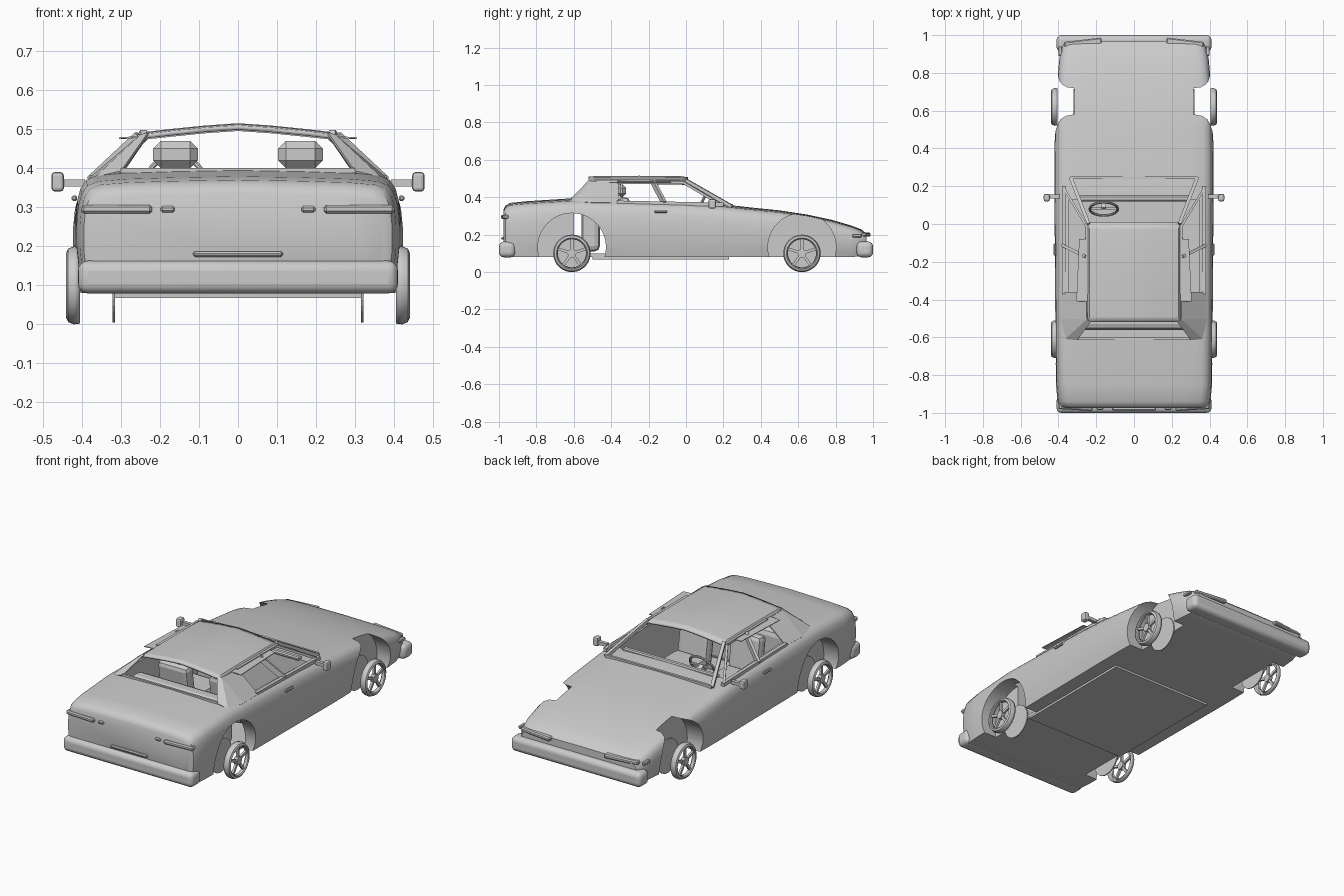
import bpy, bmesh, math
from mathutils import Vector

if "Cube" in bpy.data.objects:
    bpy.data.objects.remove(bpy.data.objects["Cube"])


def mesh(name, verts, faces, thick=0, smooth=False):
    me = bpy.data.meshes.new(name)
    me.from_pydata(verts, [], faces)
    bm = bmesh.new()
    bm.from_mesh(me)
    bmesh.ops.recalc_face_normals(bm, faces=bm.faces)
    bm.to_mesh(me)
    bm.free()
    ob = bpy.data.objects.new(name, me)
    bpy.context.collection.objects.link(ob)
    if thick:
        ob.modifiers.new("thick", 'SOLIDIFY').thickness = thick
    if smooth:
        shade(ob)
    return ob


def shade(ob, angle=35):
    bpy.ops.object.select_all(action='DESELECT')
    ob.select_set(True)
    bpy.context.view_layer.objects.active = ob
    bpy.ops.object.shade_smooth_by_angle(angle=math.radians(angle))


def box(name, loc, size, bevel=0, segs=1, rot=(0, 0, 0)):
    bpy.ops.mesh.primitive_cube_add(size=1, location=loc, rotation=rot)
    ob = bpy.context.object
    ob.name = name
    ob.scale = size
    bpy.ops.object.transform_apply(location=False, rotation=False, scale=True)
    if bevel:
        m = ob.modifiers.new("bevel", 'BEVEL')
        m.width, m.segments = bevel, segs
    return ob


def bar(name, p, q, w, d):
    p, q = Vector(p), Vector(q)
    ob = box(name, (p + q) / 2, (w, d, (q - p).length))
    ob.rotation_euler = (q - p).to_track_quat('Z', 'Y').to_euler()
    return ob


def cyl(name, loc, r, depth, n=32):
    bpy.ops.mesh.primitive_cylinder_add(radius=r, depth=depth, vertices=n, location=loc,
                                        rotation=(0, math.pi / 2, 0))
    bpy.context.object.name = name
    return bpy.context.object


def cut(ob, cutter):
    m = ob.modifiers.new("cut", 'BOOLEAN')
    m.operation, m.object, m.solver = 'DIFFERENCE', cutter, 'EXACT'
    bpy.context.view_layer.objects.active = ob
    bpy.ops.object.modifier_apply(modifier=m.name)
    bpy.data.objects.remove(cutter)


# lower body: loft of (y, half width, bottom, top) stations
stations = [(-.975, .375, .10, .335), (-.965, .395, .085, .355), (-.94, .405, .08, .37),
            (-.85, .413, .08, .379), (-.6, .416, .08, .395), (-.3, .418, .08, .386),
            (0, .42, .08, .376), (.2, .422, .08, .362), (.35, .422, .08, .345),
            (.5, .418, .08, .33), (.65, .412, .08, .307), (.78, .404, .08, .279),
            (.88, .395, .08, .25), (.94, .38, .085, .227), (.965, .36, .10, .205)]
half = [(.955, 0), (.985, .2), (1, .4), (1, .6), (.99, .75), (.97, .85), (.935, .92),
        (.87, .957), (.7, .977), (.4, .99), (0, 1)]
ring = half + [(-x, z) for x, z in half[-2::-1]]
n = len(ring)
verts = [(x * w, y, b + z * (t - b)) for y, w, b, t in stations for x, z in ring]
faces = [(i * n + j, i * n + (j + 1) % n, (i + 1) * n + (j + 1) % n, (i + 1) * n + j)
         for i in range(len(stations) - 1) for j in range(n)]
faces += [tuple(range(n)), tuple(range(len(verts) - n, len(verts)))]
body = mesh("body_shell", verts, faces)
# wheel wells and cabin hollow
for s in (1, -1):
    for y in (-.61, .62):
        cut(body, cyl("well_cutter", (s * .46, y, .133), .182, .29, 48))
cut(body, box("cabin_cutter", (0, -.235, .4), (.69, .73, .6)))
shade(body)
box("floor_panel", (0, -.135, .074), (.64, .73, .012))

# roof: crowned panel
xs = [-.25, -.235, -.17, -.085, 0, .085, .17, .235, .25]
rows = [(-.52, -.003), (-.49, 0), (-.25, .002), (-.03, 0), (.01, -.006)]
rv = [(x, y, .513 - .022 * (abs(x) / .235) ** 1.3 - (.012 if abs(x) > .24 else 0) + dz)
      for y, dz in rows for x in xs]
k = len(xs)
mesh("roof", rv, [(i * k + j, i * k + j + 1, (i + 1) * k + j + 1, (i + 1) * k + j)
                  for i in range(len(rows) - 1) for j in range(k - 1)], .012, True)

for s in (1, -1):
    # pillars and window frames
    v = [(.38, -.36, .37), (.385, -.5, .372), (.365, -.61, .378), (.30, -.615, .393),
         (.23, -.52, .492), (.25, -.505, .486), (.252, -.36, .478)]
    mesh("rear_pillar", [(s * x, y, z) for x, y, z in v],
         [(0, 1, 5, 6), (1, 2, 5), (2, 3, 4, 5)], .006)
    bar("windshield_pillar", (s * .335, .245, .35), (s * .24, 0, .49), .018, .018)
    bar("door_frame", (s * .372, .19, .36), (s * .252, -.01, .477), .012, .014)
    bar("middle_pillar", (s * .375, -.115, .365), (s * .252, -.175, .48), .016, .03)
    bar("window_top_rail", (s * .25, -.37, .479), (s * .25, .0, .479), .014, .014)
    bar("window_sill", (s * .37, -.37, .372), (s * .37, .2, .361), .02, .02)
    mesh("roof_gutter", [(s * .235, -.41, .479), (s * .305, -.41, .475),
                         (s * .29, -.08, .475), (s * .235, -.08, .479)], [(0, 1, 2, 3)], .004)
    # side mirrors and door handles
    box("mirror", (s * .462, .14, .365), (.032, .04, .05), .009, 2)
    box("mirror_arm", (s * .422, .145, .362), (.06, .02, .018))
    box("door_handle", (s * .419, -.135, .323), (.014, .065, .014), .004)
    # tail lights and nose lights
    box("tail_light", (s * .31, -.968, .295), (.18, .034, .022), .006, 1, (0, 0, s * .06))
    box("reflector", (s * .18, -.976, .295), (.036, .016, .016), .005)
    box("nose_light", (s * .27, .958, .2), (.2, .035, .022), .006, 1, (0, 0, -s * .12))
    box("side_marker", (s * .39, .915, .195), (.02, .05, .018), .004)
    # seats
    x = s * .16
    box("seat_cushion", (x, -.17, .17), (.2, .24, .09), .025, 2)
    box("seat_back", (x, -.32, .275), (.19, .07, .25), .025, 2, (.15, 0, 0))
    box("headrest", (x, -.345, .435), (.115, .05, .07), .02)

# windshield surround and rear window edge
bar("windshield_base", (-.335, .245, .352), (.335, .245, .352), .014, .022)
bar("rear_window_base", (-.3, -.608, .394), (.3, -.608, .394), .012, .012)
box("dash_hood", (0, .135, .362), (.6, .03, .02), .006)
box("rear_seat", (0, -.51, .24), (.6, .1, .26), .03, 2)

# steering wheel
bpy.ops.mesh.primitive_torus_add(location=(-.16, .08, .365), rotation=(math.radians(62), 0, 0),
                                 major_radius=.074, minor_radius=.007,
                                 major_segments=28, minor_segments=8)
bpy.context.object.name = "steering_wheel"
shade(bpy.context.object)
bar("steering_spoke", (-.23, .08, .365), (-.09, .08, .365), .014, .008)
bar("steering_column", (-.16, .08, .365), (-.16, .16, .32), .025, .025)

# bumpers and rear plate trim
for s in (1, -1):
    b = box("bumper", (0, s * .956, .121), (.82, .088, .084), .026, 4)
    shade(b)
box("plate_trim", (0, -.978, .18), (.23, .02, .014), .005)

# wheels: turned tyre ring, rim, five spokes, inner disc
tyre = [(.098, .405), (.1, .42), (.094, .435), (.083, .44), (.078, .436), (.075, .42)]
seg, m = 40, len(tyre)
for s in (1, -1):
    for y in (-.61, .62):
        pts = [(s * x, y + r * math.cos(a), .1 + r * math.sin(a))
               for a in (2 * math.pi * i / seg for i in range(seg)) for r, x in tyre]
        mesh("tyre", pts, [(i * m + j, i * m + j + 1, (i + 1) % seg * m + j + 1,
                            (i + 1) % seg * m + j) for i in range(seg) for j in range(m - 1)],
             .002, True)
        cyl("wheel_hub", (s * .425, y, .1), .023, .022, 20)
        for i in range(5):
            a = math.pi / 2 + i * math.tau / 5
            d = Vector((0, math.cos(a), math.sin(a)))
            c = Vector((s * .425, y, .1))
            box("wheel_spoke", c + d * .048, (.012, .06, .015), 0, 1, (a, 0, 0))
        cyl("inner_wheel_disc", (s * .318, y, .1), .095, .006, 32)
